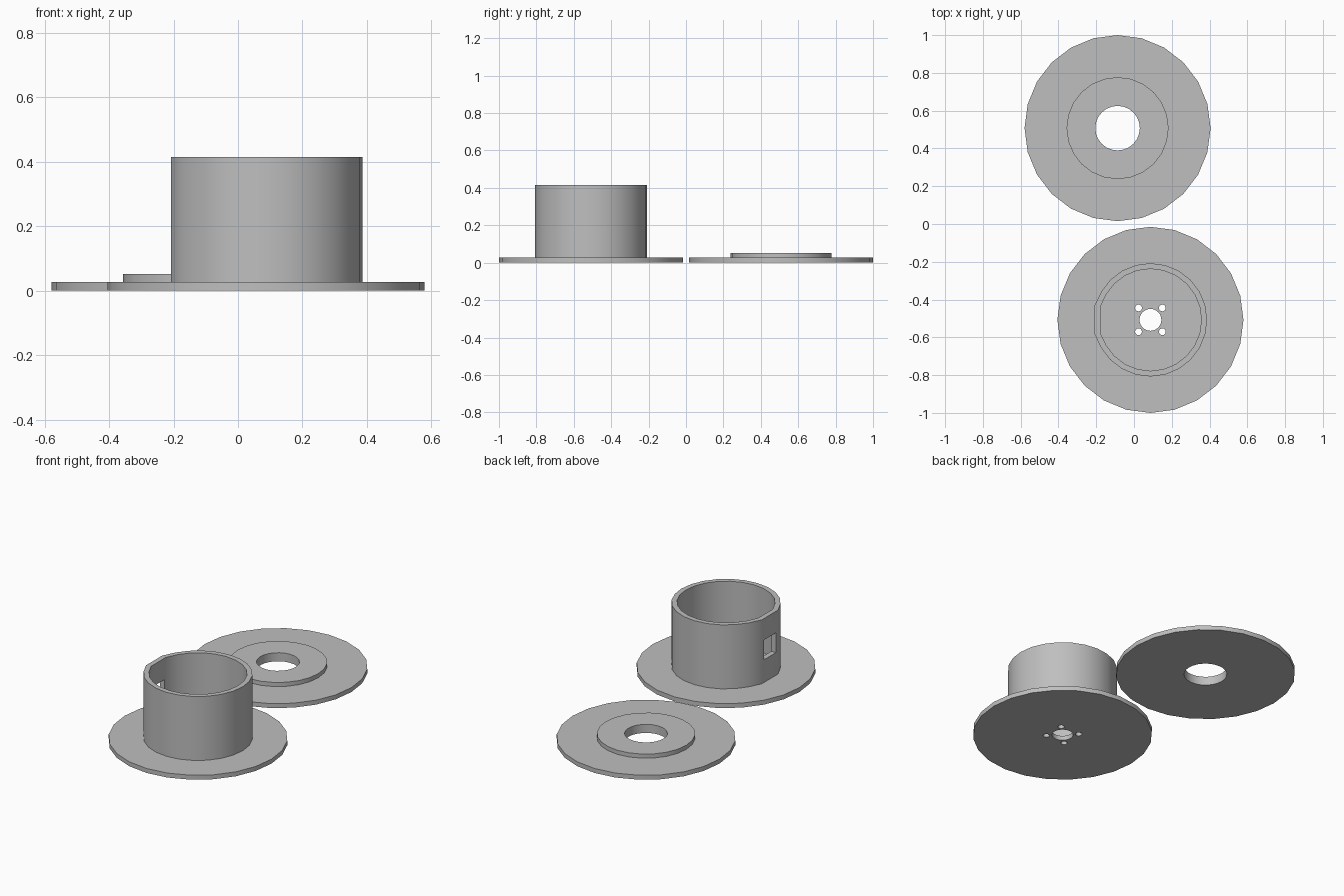
import bpy
import bmesh
import math

SEGMENTS = 24
FLANGE_R, FLANGE_H = 0.4925, 0.027
OFFSET_X, OFFSET_Y = 0.087, 0.5075

cube = bpy.data.objects.get("Cube")
if cube:
    bpy.data.objects.remove(cube, do_unlink=True)

grey = bpy.data.materials.new("plain grey")
grey.use_nodes = True
colour = (0.52, 0.52, 0.52, 1)
grey.diffuse_color = colour
grey.node_tree.nodes["Principled BSDF"].inputs["Base Color"].default_value = colour


def finish(bm, name, location=(0, 0, 0)):
    bmesh.ops.recalc_face_normals(bm, faces=bm.faces)
    mesh = bpy.data.meshes.new(name)
    bm.to_mesh(mesh)
    bm.free()
    mesh.materials.append(grey)
    obj = bpy.data.objects.new(name, mesh)
    obj.location = location
    bpy.context.collection.objects.link(obj)
    return obj


def lathe(profile, flats=None):
    """Revolve a closed (radius, z) profile; flats maps a radius to a flat on -x."""
    bm = bmesh.new()
    rings = []
    for i in range(SEGMENTS):
        a = math.tau * i / SEGMENTS
        ring = []
        for r, z in profile:
            x, y = r * math.cos(a), r * math.sin(a)
            if flats and r in flats and abs(i - SEGMENTS // 2) <= 1:
                x = -flats[r]
            ring.append(bm.verts.new((x, y, z)))
        rings.append(ring)
    n = len(profile)
    for i, a in enumerate(rings):
        b = rings[(i + 1) % SEGMENTS]
        for j in range(n):
            k = (j + 1) % n
            bm.faces.new((a[j], b[j], b[k], a[k]))
    return bm


def smooth(obj):
    bpy.ops.object.select_all(action='DESELECT')
    obj.select_set(True)
    bpy.context.view_layer.objects.active = obj
    bpy.ops.object.shade_smooth_by_angle(angle=math.radians(30))


# Lid: flange with a raised step and a central hole
lid_profile = [(0.118, 0), (FLANGE_R, 0), (FLANGE_R, FLANGE_H),
               (0.27, FLANGE_H), (0.27, 0.052), (0.118, 0.052)]
lid = finish(lathe(lid_profile), "lid", (-OFFSET_X, OFFSET_Y, 0))
smooth(lid)

# Spool: flange, hollow drum with one flat side, and a shaft hole
outer, inner, top = 0.30, 0.27, 0.415
spool_profile = [(0.058, 0), (FLANGE_R, 0), (FLANGE_R, FLANGE_H),
                 (outer, FLANGE_H), (outer, top), (inner, top),
                 (inner, FLANGE_H), (0.058, FLANGE_H)]
spool = finish(lathe(spool_profile, {outer: 0.295, inner: 0.265}),
               "spool", (OFFSET_X, -OFFSET_Y, 0))

# Cutters: four screw holes and the window in the flat side
bm = bmesh.new()
for sx in (-1, 1):
    for sy in (-1, 1):
        hole = bmesh.ops.create_cone(bm, cap_ends=True, segments=16, radius1=0.018,
                                     radius2=0.018, depth=0.1)
        bmesh.ops.translate(bm, verts=hole["verts"], vec=(sx * 0.063, sy * 0.063, 0))
window = bmesh.ops.create_cube(bm, size=1)["verts"]
bmesh.ops.scale(bm, verts=window, vec=(0.12, 0.114, 0.12))
bmesh.ops.translate(bm, verts=window, vec=(-0.28, 0, 0.225))
cutter = finish(bm, "hole_cutter", spool.location)
cutter.hide_render = True

# Cut the openings, then remove the cutter
cut = spool.modifiers.new("openings", 'BOOLEAN')
cut.operation = 'DIFFERENCE'
cut.solver = 'EXACT'
cut.object = cutter
bpy.context.view_layer.objects.active = spool
bpy.ops.object.modifier_apply(modifier=cut.name)
bpy.data.objects.remove(cutter, do_unlink=True)
smooth(spool)
